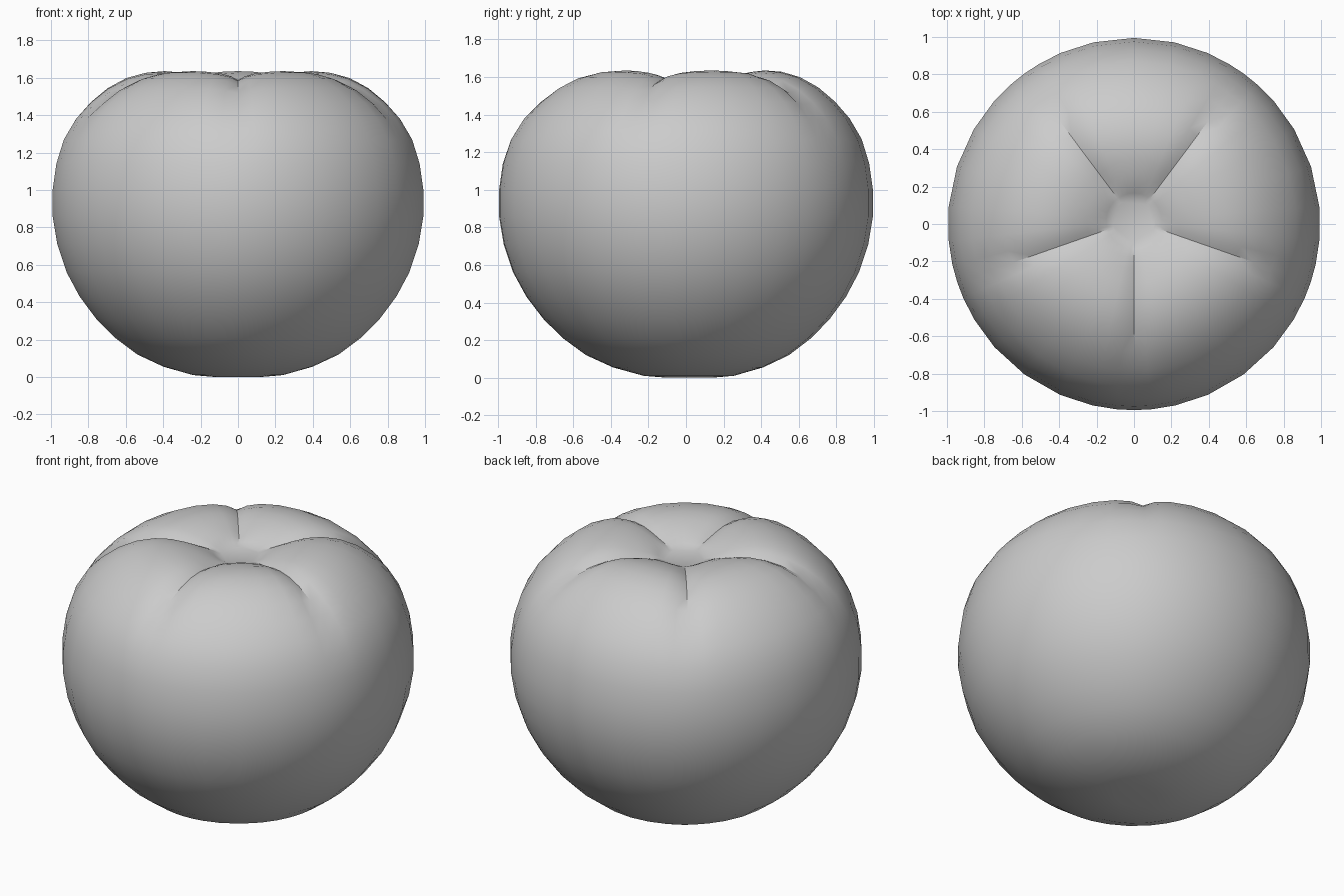
import bpy, bmesh, math
from mathutils import Vector

cube = bpy.data.objects.get("Cube")
if cube:
    bpy.data.objects.remove(cube, do_unlink=True)

skin = bpy.data.materials.new("plain_grey")
skin.use_nodes = True
skin.diffuse_color = (0.6, 0.6, 0.6, 1)
skin.node_tree.nodes["Principled BSDF"].inputs["Base Color"].default_value = (0.6, 0.6, 0.6, 1)

LOBES, STEPS = 5, 8
SCAR_Y = 0.02
# (radius, height, crease depth) from the underside to the dimple
PROFILE = [
    (0.12, 0, 0), (0.24, 0.01, 0), (0.40, 0.055, 0), (0.54, 0.12, 0),
    (0.66, 0.21, 0), (0.76, 0.31, 0), (0.85, 0.43, 0), (0.92, 0.56, 0),
    (0.97, 0.71, 0), (0.995, 0.86, 0), (0.995, 1.0, 0), (0.975, 1.14, 0),
    (0.935, 1.27, 0.005), (0.87, 1.38, 0.012), (0.79, 1.47, 0.025),
    (0.70, 1.545, 0.04), (0.60, 1.6, 0.05), (0.50, 1.629, 0.054),
    (0.41, 1.637, 0.055), (0.33, 1.63, 0.055), (0.26, 1.615, 0.05),
    (0.20, 1.595, 0.038), (0.15, 1.565, 0.015), (0.115, 1.54, 0),
]


def lobe_angles():
    """Angles around the fruit, packed closer beside each crease."""
    for lobe in range(LOBES):
        for step in range(STEPS):
            u = step / STEPS
            u -= 0.07 * math.sin(2 * math.pi * u)
            yield math.radians(-90) + (lobe + u) * 2 * math.pi / LOBES, min(u, 1 - u)


def surface_point(radius, height, depth, angle, offset):
    """Point on the skin, sunk toward the core beside a crease."""
    distance = offset * 2 * math.pi / LOBES * radius
    sink = depth * math.exp(-distance / 0.075)
    p = Vector((radius * math.cos(angle), radius * math.sin(angle), height))
    p += (Vector((0, 0, 0.8)) - p).normalized() * sink
    p.y += SCAR_Y * max(0, 1 - radius / 0.9)
    return p


def make_object(name, bm):
    bmesh.ops.recalc_face_normals(bm, faces=bm.faces)
    mesh = bpy.data.meshes.new(name)
    bm.to_mesh(mesh)
    bm.free()
    mesh.materials.append(skin)
    obj = bpy.data.objects.new(name, mesh)
    bpy.context.collection.objects.link(obj)
    return obj


# Fruit body: lobed rings joined by quads, closed underneath and in the dimple
bm = bmesh.new()
angles = list(lobe_angles())
rings = [[bm.verts.new(surface_point(*row, *a)) for a in angles] for row in PROFILE]
for low, high in zip(rings, rings[1:]):
    for i in range(len(angles)):
        j = (i + 1) % len(angles)
        bm.faces.new((low[i], low[j], high[j], high[i]))
bm.faces.new(rings[0])
bm.faces.new(rings[-1])
body = make_object("fruit_body", bm)

# Smooth skin, with the rim of the flat stem scar kept crisp
bpy.ops.object.select_all(action="DESELECT")
body.select_set(True)
bpy.context.view_layer.objects.active = body
bpy.ops.object.shade_smooth_by_angle(angle=math.radians(35))
